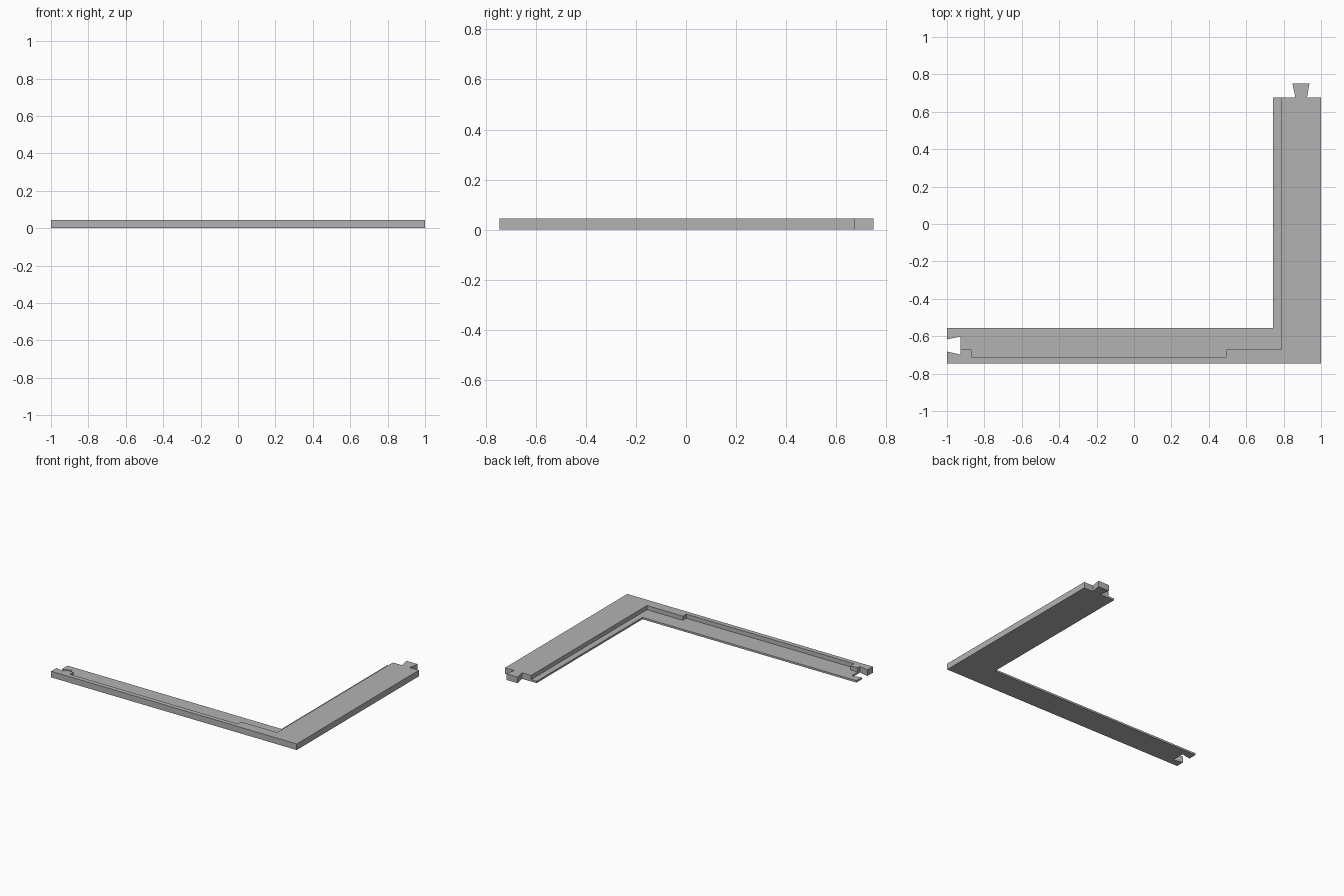
import bpy
import bmesh

HEIGHT = 0.045   # full frame thickness
LEDGE = 0.014    # thin rebated lip

cube = bpy.data.objects.get("Cube")
if cube:
    bpy.data.objects.remove(cube, do_unlink=True)

grey = bpy.data.materials.new("plain_grey")
grey.use_nodes = True
colour = (0.45, 0.45, 0.45, 1)
grey.diffuse_color = colour
grey.node_tree.nodes["Principled BSDF"].inputs["Base Color"].default_value = colour


def prism(name, outline, bottom, top):
    """Extrude a counter-clockwise outline between two heights."""
    bm = bmesh.new()
    face = bm.faces.new([bm.verts.new((x, y, bottom)) for x, y in outline])
    extruded = bmesh.ops.extrude_face_region(bm, geom=[face])["geom"]
    bmesh.ops.translate(bm, vec=(0, 0, top - bottom),
                        verts=[v for v in extruded if isinstance(v, bmesh.types.BMVert)])
    bmesh.ops.recalc_face_normals(bm, faces=bm.faces)
    mesh = bpy.data.meshes.new(name)
    bm.to_mesh(mesh)
    bm.free()
    mesh.materials.append(grey)
    obj = bpy.data.objects.new(name, mesh)
    bpy.context.collection.objects.link(obj)
    return obj


# L-shaped frame with a dovetail tenon on one end and a socket on the other
tenon = [(0.925, 0.676), (0.938, 0.75), (0.847, 0.75), (0.863, 0.676)]
socket = [(-1, -0.617), (-0.928, -0.602), (-0.928, -0.698), (-1, -0.682)]
outline = ([(-1, -0.745), (1, -0.745), (1, 0.676)] + tenon
           + [(0.743, 0.676), (0.743, -0.555), (-1, -0.555)] + socket)
frame = prism("corner_frame", outline, 0, HEIGHT)

# Stepped rebate along the inner edge
rebate = [(-1.1, -0.671), (-0.87, -0.671), (-0.87, -0.711), (0.495, -0.711),
          (0.495, -0.671), (0.788, -0.671), (0.788, 0.9), (0.6, 0.9),
          (0.6, -0.4), (-1.1, -0.4)]
cutter = prism("rebate_cutter", rebate, LEDGE, HEIGHT + 0.1)
cutter.hide_render = True

cut = frame.modifiers.new("rebate", "BOOLEAN")
cut.operation = "DIFFERENCE"
cut.solver = "EXACT"
cut.object = cutter
bpy.context.view_layer.objects.active = frame
bpy.ops.object.modifier_apply(modifier=cut.name)
bpy.data.objects.remove(cutter, do_unlink=True)
